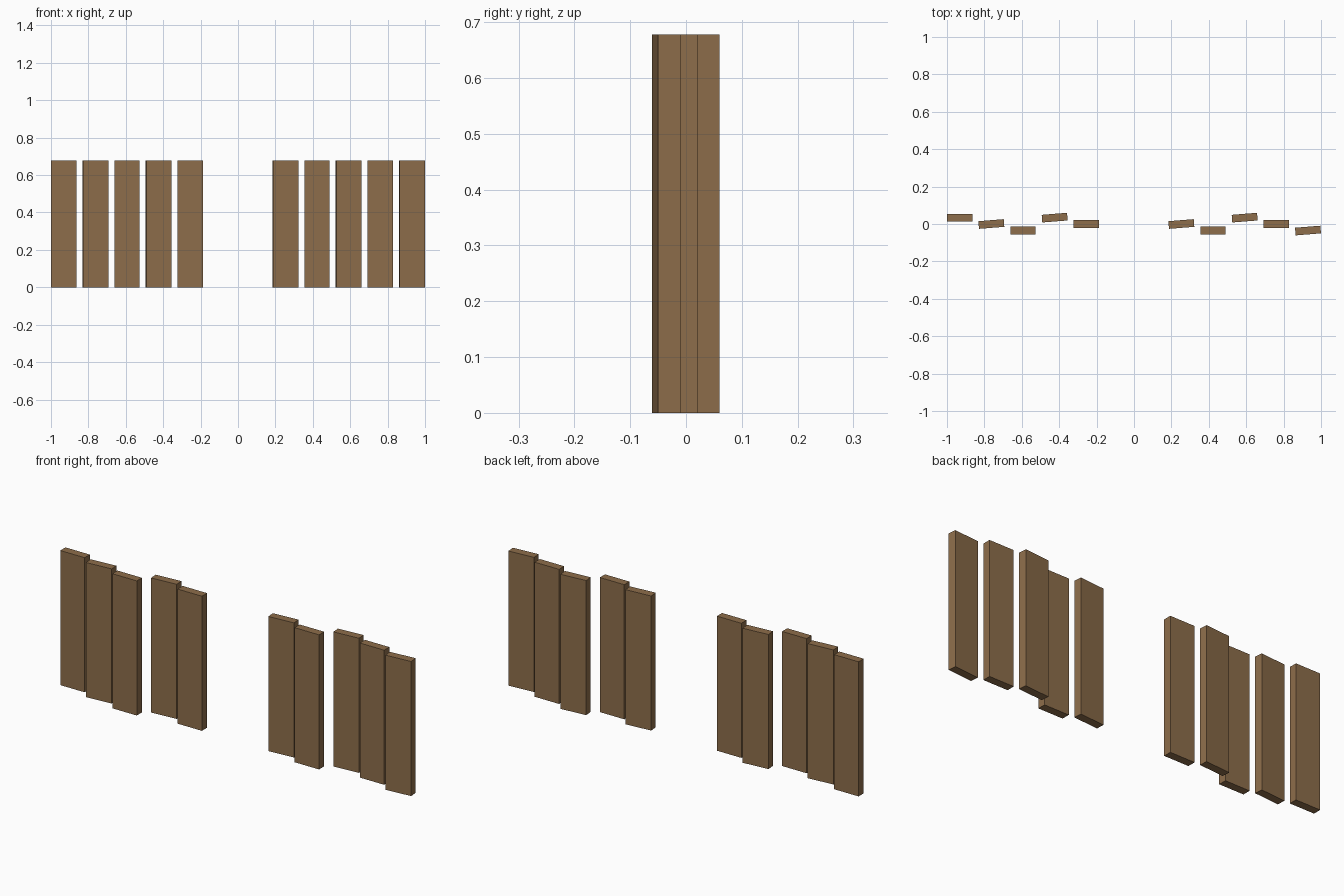
import bpy
import math

if "Cube" in bpy.data.objects:
    bpy.data.objects.remove(bpy.data.objects["Cube"])

WIDTH, DEPTH, HEIGHT = 0.136, 0.041, 0.678
COUNT, FIRST_X, PITCH = 12, -0.932, 0.1693
STAGGER = (0.034, 0.0, -0.035)   # repeating depth offsets
TWIST = math.radians(4.6)        # every second plank is turned slightly
GAP = (5, 6)                     # opening in the middle

wood = bpy.data.materials.new("brown_wood")
wood.diffuse_color = (0.27, 0.155, 0.07, 1)
wood.use_nodes = True
wood.node_tree.nodes["Principled BSDF"].inputs["Base Color"].default_value = wood.diffuse_color


def plank(i):
    bpy.ops.mesh.primitive_cube_add(size=1)
    ob = bpy.context.object
    ob.name = f"plank_{i + 1}"
    ob.scale = (WIDTH, DEPTH, HEIGHT)
    ob.rotation_euler.z = TWIST if i % 2 else 0
    ob.location = (FIRST_X + PITCH * i, STAGGER[i % 3], HEIGHT / 2)
    ob.data.materials.append(wood)


# Two rows of upright planks either side of the opening
for i in range(COUNT):
    if i not in GAP:
        plank(i)
